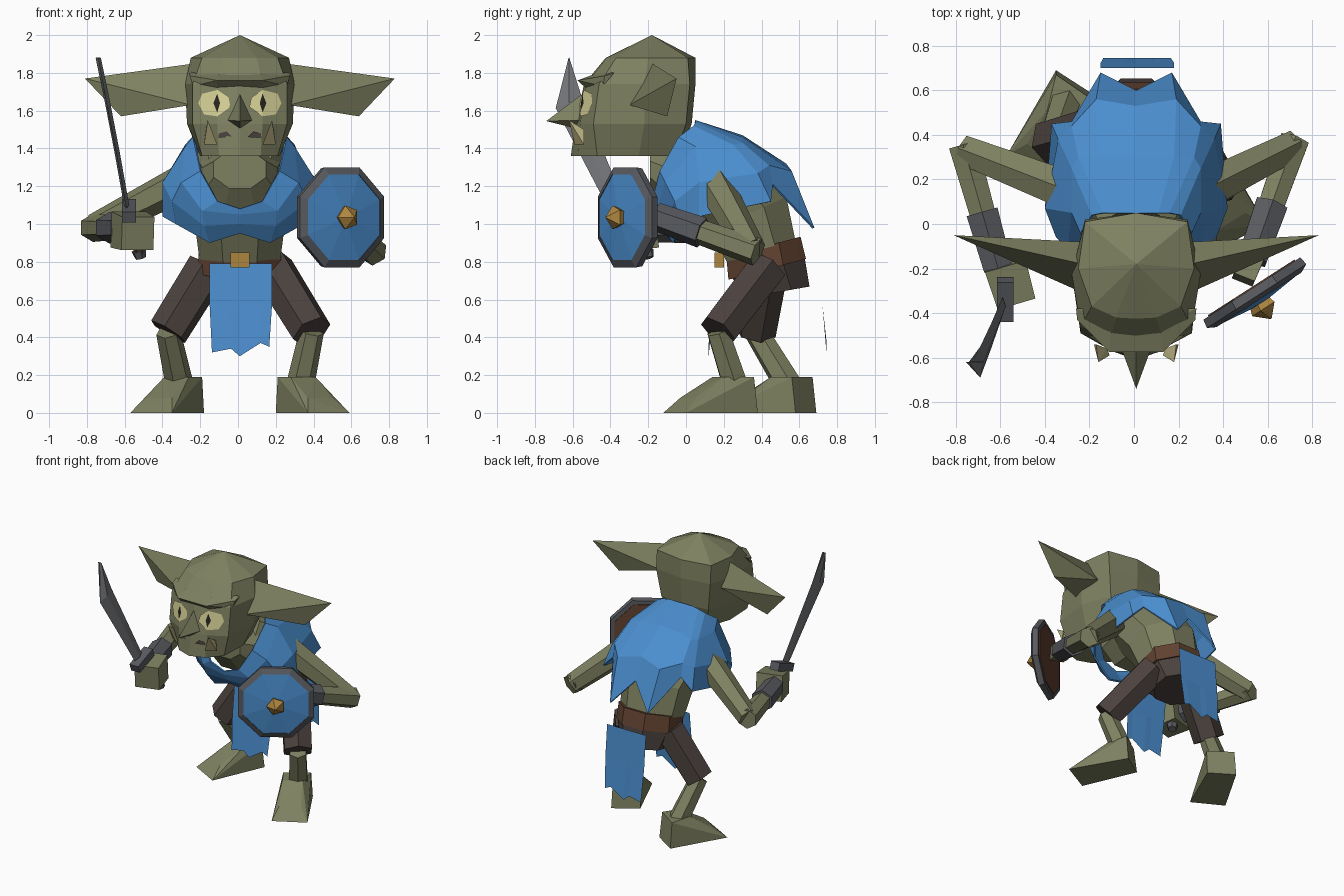
import bpy, bmesh, math
from mathutils import Vector, Matrix
from mathutils.bvhtree import BVHTree

cube = bpy.data.objects.get("Cube")
if cube:
    bpy.data.objects.remove(cube, do_unlink=True)

MID = .01  # x of the body's middle plane

def material(name, r, g, b):
    m = bpy.data.materials.new(name)
    m.use_nodes = True
    m.diffuse_color = (r, g, b, 1)
    m.node_tree.nodes["Principled BSDF"].inputs["Base Color"].default_value = (r, g, b, 1)
    return m

SKIN = material("olive_skin", .21, .22, .12)
CLOTH = material("blue_cloth", .07, .27, .62)
PANTS = material("dark_brown_pants", .07, .053, .047)
LEATHER = material("brown_leather", .12, .054, .03)
IRON = material("dark_iron", .1, .105, .118)
STEEL = material("blade_steel", .18, .185, .2)
GOLD = material("gold", .42, .235, .05)
EYE = material("pale_yellow", .68, .64, .31)
TUSK = material("tusk_ivory", .48, .43, .21)
BLACK = material("pupil_black", .02, .018, .015)

def finish(bm, name, mat, thickness=0):
    bmesh.ops.remove_doubles(bm, verts=bm.verts, dist=.0005)
    bmesh.ops.recalc_face_normals(bm, faces=bm.faces)
    mesh = bpy.data.meshes.new(name)
    bm.to_mesh(mesh)
    bm.free()
    mesh.materials.append(mat)
    obj = bpy.data.objects.new(name, mesh)
    bpy.context.scene.collection.objects.link(obj)
    if thickness:
        obj.modifiers.new("thickness", 'SOLIDIFY').thickness = thickness
    return obj

def hull(name, points, mat):
    """Faceted solid wrapped around a few corner points."""
    bm = bmesh.new()
    verts = [bm.verts.new(p) for p in points]
    result = bmesh.ops.convex_hull(bm, input=verts)
    unused = {g for g in result["geom_interior"] + result["geom_unused"]
              if isinstance(g, bmesh.types.BMVert)}
    bmesh.ops.delete(bm, geom=list(unused), context='VERTS')
    bmesh.ops.dissolve_limit(bm, angle_limit=math.radians(3), verts=bm.verts, edges=bm.edges)
    return finish(bm, name, mat)

def loft(name, rings, mat, caps=True, closed=True, thickness=0):
    """Skin between rows of points with equal counts."""
    bm = bmesh.new()
    rows = [[bm.verts.new(p) for p in ring] for ring in rings]
    n = len(rows[0])
    for a, b in zip(rows, rows[1:]):
        for i in range(n if closed else n - 1):
            j = (i + 1) % n
            bm.faces.new((a[i], a[j], b[j], b[i]))
    if caps:
        bm.faces.new(rows[0])
        bm.faces.new(rows[-1])
    return finish(bm, name, mat, thickness)

def ring(center, rx, ry, tilt=0, n=8):
    turn = Matrix.Rotation(math.radians(tilt), 3, 'X')
    angles = [(i + .5) * math.tau / n for i in range(n)]
    return [Vector(center) + turn @ Vector((rx * math.cos(a), ry * math.sin(a), 0)) for a in angles]

def limb(name, p, q, rp, rq, mat, n=6):
    """Tapered prism from p to q."""
    p, q = Vector(p), Vector(q)
    turn = (q - p).to_track_quat('Z', 'Y')
    rings = [[c + turn @ v for v in ring((0, 0, 0), r, r, 0, n)] for c, r in ((p, rp), (q, rq))]
    return loft(name, rings, mat)

def both(points):
    return [(MID + s * x, y, z) for x, y, z in points for s in (1, -1)]

def mirrored_loop(half):
    """Close a half outline with its mirror image; points on the middle plane stay single."""
    right = [Vector((MID + x, y, z)) for x, y, z in half]
    left = [Vector((MID - x, y, z)) for x, y, z in reversed(half) if x > 0]
    return right + left

# Head: stacked outlines rising to a blunt peak
outlines = [
    (1.36, [(0, -.03), (.15, -.06), (.21, -.25), (.2, -.47), (.11, -.57), (0, -.61)]),
    (1.53, [(0, .03), (.2, 0), (.28, -.22), (.25, -.49), (.12, -.56), (0, -.585)]),
    (1.74, [(0, .05), (.23, .02), (.29, -.22), (.25, -.46), (.12, -.53), (0, -.54)]),
    (1.88, [(0, .05), (.23, .01), (.26, -.2), (.2, -.37), (.09, -.42), (0, -.425)]),
]
levels = [mirrored_loop([(x, y, z) for x, y in half]) for z, half in outlines]
levels.append([Vector((MID, -.18, 2))] * len(levels[0]))
head = loft("head", levels, SKIN)
hull("brow", both([(.27, -.38, 1.8), (.265, -.43, 1.785), (.12, -.575, 1.76), (.25, -.44, 1.73),
                   (.12, -.53, 1.72), (.11, -.44, 1.81)]), SKIN)
hull("nose", both([(.07, -.55, 1.55), (0, -.52, 1.71), (0, -.74, 1.545), (0, -.56, 1.5)]), SKIN)

# Face plates laid on the head surface
tree = BVHTree.FromPolygons([v.co for v in head.data.vertices],
                            [list(p.vertices) for p in head.data.polygons])

def plate(name, shapes, mat, lift):
    bm = bmesh.new()
    for shape in shapes:
        for s in (1, -1):
            hits = [tree.ray_cast(Vector((MID + s * x, -2, z)), Vector((0, 1, 0)))[0] for x, z in shape]
            bm.faces.new([bm.verts.new(h - Vector((0, lift, 0))) for h in hits])
    finish(bm, name, mat)

plate("eyes", [[(.12, 1.71), (.2, 1.69), (.22, 1.64), (.19, 1.58), (.12, 1.57)],
               [(.12, 1.71), (.06, 1.67), (.05, 1.62), (.12, 1.57)]], EYE, .006)
plate("pupils", [[(.12, 1.69), (.14, 1.64), (.12, 1.59)],
                 [(.12, 1.69), (.105, 1.64), (.12, 1.59)]], BLACK, .009)
plate("mouth", [[(.04, 1.46), (.07, 1.49), (.11, 1.48), (.115, 1.455)]], PANTS, .006)

for s, side in ((1, "left"), (-1, "right")):
    def flip(points):
        return [(MID + s * x, y, z) for x, y, z in points]
    hull(side + "_ear", flip([(.24, -.18, 1.85), (.26, -.3, 1.63), (.25, -.08, 1.68),
                              (.82, -.05, 1.77), (.63, -.1, 1.57)]), SKIN)
    hull(side + "_tusk", flip([(.12, -.59, 1.42), (.19, -.54, 1.42), (.13, -.56, 1.42),
                               (.18, -.54, 1.5), (.17, -.62, 1.55)]), TUSK)
    # Feet: wedge with a level ankle, turned outwards; the right one stands further back
    back = 0 if s > 0 else .31
    foot = [(.19, .27, 0), (.36, .38, 0), (.58, 0, 0), (.36, -.12, 0), (.2, .25, .19),
            (.36, .36, .19), (.4, .2, .19), (.27, .14, .19), (.36, -.03, .08), (.49, .05, .08)]
    hull(side + "_foot", [(x, y + back, z) for x, y, z in flip(foot)], SKIN)
    # Legs
    knee = Vector((MID + s * .38, .17 if s > 0 else .37, .43))
    limb(side + "_thigh", (MID + s * .17, .43, .77), knee, .115, .11, PANTS)
    limb(side + "_shin", knee, (MID + s * .32, .26 + back * .9, .15), .065, .075, SKIN)
    # Arms
    elbow = Vector((.71, .35, .86) if s > 0 else (-.76, .33, .98))
    wrist = Vector((.53, -.16, 1.04) if s > 0 else (-.61, -.2, .98))
    limb(side + "_upper_arm", (MID + s * .28, .14, 1.23), elbow, .1, .075, SKIN)
    limb(side + "_forearm", elbow + (elbow - wrist) * .05, wrist, .075, .06, SKIN)
    limb(side + "_bracer", elbow.lerp(wrist, .52), wrist, .083, .075, IRON)

# Hands
limb("left_hand", (.53, -.15, 1.04), (.49, -.25, 1.07), .075, .07, SKIN, 4)
limb("right_hand", (-.58, -.18, .97), (-.53, -.35, .95), .135, .125, SKIN, 4)

# Torso: hunched forward from the hips to the neck
loft("torso", [ring((MID, .41, .82), .23, .2, 15), ring((MID, .33, 1.05), .26, .24, 25),
               ring((MID, .17, 1.25), .32, .23, 42), ring((MID, -.02, 1.38), .18, .16, 60)], SKIN)
loft("neck", [ring((MID, .1, 1.26), .24, .2, 90), ring((MID, -.1, 1.23), .215, .18, 90),
              ring((MID, -.19, 1.29), .15, .11, 90)], SKIN)
loft("belt", [ring((MID, .43, .76), .24, .23, 15), ring((MID, .41, .88), .235, .22, 15)], LEATHER)
loft("pants_seat", [ring((MID, .43, .78), .23, .22, 15), ring((MID, .49, .64), .18, .18, 10)], PANTS)
hull("buckle", both([(.05, .15, .77), (.05, .2, .77), (.05, .15, .85), (.05, .2, .85)]), GOLD)

# Mantle: columns from collar over shoulder to a ragged hem, front to back
columns = [
    [(0, -.19, 1.08), (0, -.18, 1.05), (0, -.15, 1.0), (0, -.1, .95)],
    [(.12, -.18, 1.12), (.2, -.16, 1.07), (.19, -.13, .99), (.16, -.07, .9)],
    [(.21, -.14, 1.28), (.31, -.11, 1.22), (.36, -.06, 1.12), (.34, -.02, 1.0)],
    [(.25, -.04, 1.46), (.29, .05, 1.41), (.41, .07, 1.22), (.41, .07, 1.04)],
    [(.2, .04, 1.52), (.29, .25, 1.42), (.35, .38, 1.27), (.38, .45, 1.12)],
    [(.15, .05, 1.54), (.26, .3, 1.43), (.29, .44, 1.31), (.29, .46, 1.21)],
    [(.1, .05, 1.55), (.17, .3, 1.46), (.18, .56, 1.28), (.16, .68, .98)],
    [(0, .05, 1.55), (0, .3, 1.47), (0, .53, 1.32), (0, .6, 1.16)],
]
loft("mantle", [mirrored_loop(row) for row in zip(*columns)], CLOTH, caps=False, thickness=.012)

# Loincloth: hanging strips with a torn lower edge
for name, y_top, y_low, top in (("front_loincloth", .17, .12, .79), ("back_loincloth", .7, .745, .82)):
    torn = [(-.15, .32), (-.04, .34), (.01, .3), (.13, .37), (.18, .35)]
    loft(name, [[(x, y_top, top) for x, z in torn],
                [(x, (y_top + y_low) / 2, .57) for x, z in torn],
                [(x * .92, y_low, z) for x, z in torn]], CLOTH, caps=False, closed=False)

# Shield: octagonal rim, domed face, plank back and a pointed boss
facing = Vector((.54, -.84, 0)).normalized()
middle = Vector((.545, -.315, 1.035))

def shield_part(name, steps, mat):
    turn = facing.to_track_quat('Z', 'Y')
    loft(name, [[middle + facing * d + turn @ v for v in ring((0, 0, 0), r, r)] for r, d in steps], mat)

shield_part("shield_rim", [(.25, -.03), (.28, -.03), (.287, .01), (.245, .03), (.24, 0)], IRON)
shield_part("shield_face", [(.247, .01), (.247, .026), (.02, .05)], CLOTH)
shield_part("shield_back", [(.25, -.036), (.25, -.02)], LEATHER)
limb("shield_boss_base", middle + facing * .03, middle + facing * .075, .05, .066, GOLD, 5)
limb("shield_boss_tip", middle + facing * .075, middle + facing * .13, .066, .004, GOLD, 5)

# Sword: grip, guard and a curved blade with diamond section
limb("sword_grip", (-.52, -.21, .85), (-.58, -.34, 1.08), .03, .03, LEATHER)
limb("sword_pommel", (-.515, -.2, .82), (-.525, -.21, .86), .03, .04, IRON)
across = Vector((0, .93, .36))
side = Vector((1, 0, 0))
guard = Vector((-.578, -.34, 1.07))
along = across.cross(side) * .03
hull("sword_guard", [guard + across * a * .095 + side * b * .037 + along * c
                     for a in (1, -1) for b in (1, -1) for c in (1, -1)], IRON)
spine = [((-.59, -.37, 1.1), .045), ((-.64, -.5, 1.38), .06),
         ((-.69, -.62, 1.64), .075), ((-.74, -.62, 1.88), .002)]
loft("sword_blade", [[Vector(c) + across * w, Vector(c) + side * .014,
                      Vector(c) - across * w, Vector(c) - side * .014] for c, w in spine], STEEL)
